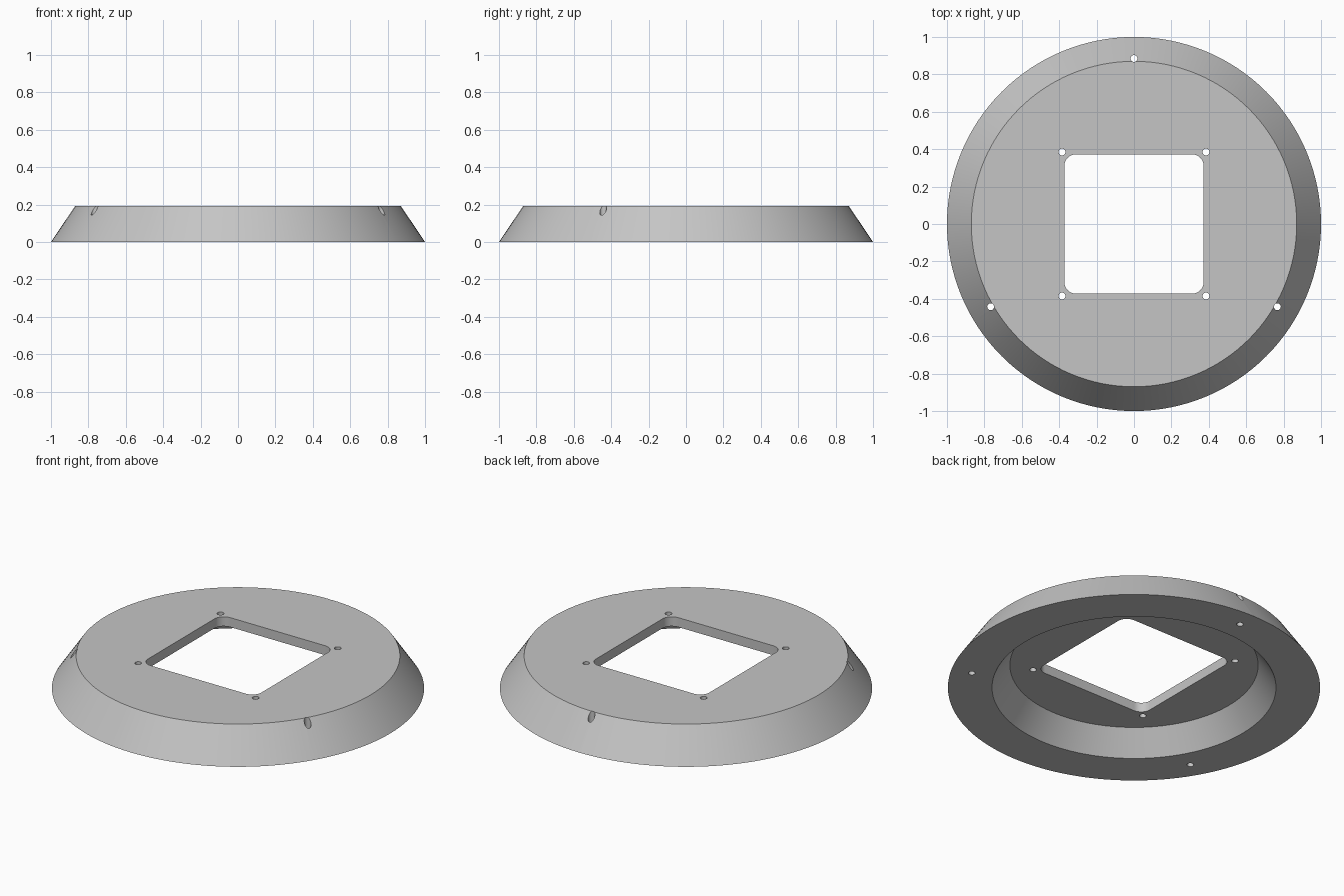
import bpy, bmesh, math

if "Cube" in bpy.data.objects:
    bpy.data.objects.remove(bpy.data.objects["Cube"])

SEG = 128
HEIGHT = 0.193

grey = bpy.data.materials.new("light grey")
grey.diffuse_color = (0.56, 0.56, 0.56, 1)
grey.use_nodes = True
grey.node_tree.nodes["Principled BSDF"].inputs["Base Color"].default_value = grey.diffuse_color


def add_object(name, bm):
    bmesh.ops.recalc_face_normals(bm, faces=bm.faces)
    mesh = bpy.data.meshes.new(name)
    bm.to_mesh(mesh)
    bm.free()
    mesh.materials.append(grey)
    obj = bpy.data.objects.new(name, mesh)
    bpy.context.collection.objects.link(obj)
    return obj


def prism(bm, points, z0, z1):
    """Closed upright prism over a 2D outline."""
    low = [bm.verts.new((x, y, z0)) for x, y in points]
    high = [bm.verts.new((x, y, z1)) for x, y in points]
    bm.faces.new(low[::-1])
    bm.faces.new(high)
    n = len(points)
    for i in range(n):
        j = (i + 1) % n
        bm.faces.new((low[i], low[j], high[j], high[i]))


def circle(cx, cy, r, n):
    return [(cx + r * math.cos(2 * math.pi * i / n),
             cy + r * math.sin(2 * math.pi * i / n)) for i in range(n)]


# Sloped flange: hollow underside with a parallel sloped inner wall
bm = bmesh.new()
profile = [(0.87, HEIGHT), (1.0, 0.0), (0.763, 0.0), (0.667, 0.137)]
rings = [[bm.verts.new((x, y, z)) for x, y in circle(0, 0, r, SEG)]
         for r, z in profile]
for a, b in zip(rings, rings[1:]):
    for i in range(SEG):
        j = (i + 1) % SEG
        bm.faces.new((a[i], a[j], b[j], b[i]))
bm.faces.new(rings[0])
bm.faces.new(rings[-1])
flange = add_object("flange", bm)

# Cutter: rounded square window, corner screw holes and rim screw holes
bm = bmesh.new()
half, corner = 0.372, 0.06
window = []
for k, (sx, sy) in enumerate([(1, 1), (-1, 1), (-1, -1), (1, -1)]):
    for i in range(9):
        a = math.pi / 2 * (k + i / 8)
        window.append((sx * (half - corner) + corner * math.cos(a),
                       sy * (half - corner) + corner * math.sin(a)))
prism(bm, window, -0.1, 0.3)
holes = [(sx * 0.385, sy * 0.385) for sx in (-1, 1) for sy in (-1, 1)]
for deg in (90, 210, 330):
    a = math.radians(deg)
    holes.append((0.885 * math.cos(a), 0.885 * math.sin(a)))
for x, y in holes:
    prism(bm, circle(x, y, 0.0185, 24), -0.1, 0.3)
cutter = add_object("hole_cutter", bm)
cutter.hide_render = True
cutter.hide_viewport = False
cutter.display_type = 'WIRE'

# Cut the openings and bake the result
mod = flange.modifiers.new("openings", 'BOOLEAN')
mod.operation = 'DIFFERENCE'
mod.solver = 'EXACT'
mod.object = cutter
bpy.context.view_layer.objects.active = flange
flange.select_set(True)
bpy.ops.object.modifier_apply(modifier=mod.name)
bpy.data.objects.remove(cutter, do_unlink=True)

bpy.ops.object.shade_smooth_by_angle(angle=math.radians(30))
